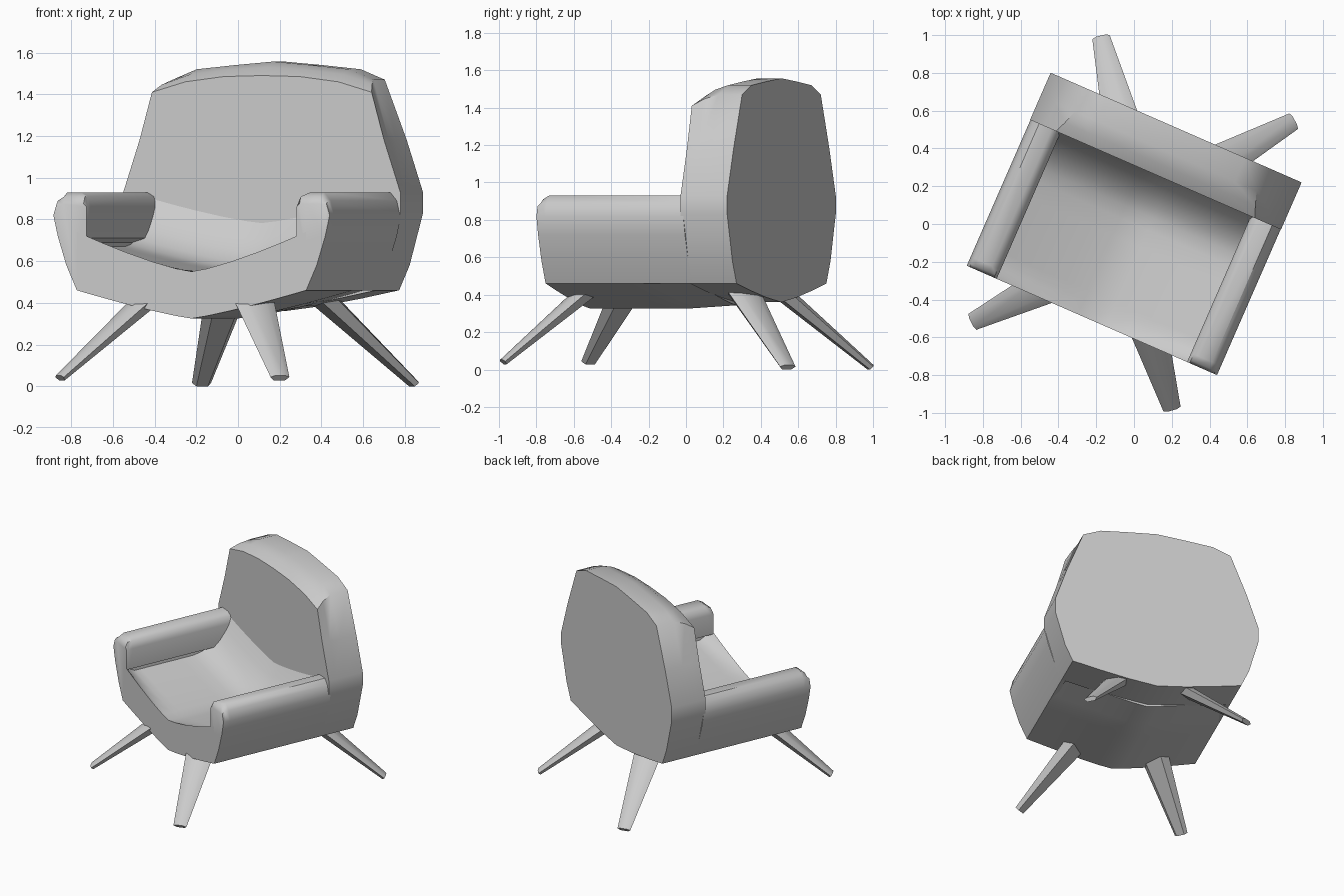
import bpy, bmesh, math
from mathutils import Vector, Matrix

if "Cube" in bpy.data.objects:
    bpy.data.objects.remove(bpy.data.objects["Cube"])

TURN = Matrix.Rotation(math.radians(-23.6), 4, 'Z')
grey = bpy.data.materials.new("light_grey")
grey.diffuse_color = (0.6, 0.6, 0.6, 1)
grey.use_nodes = True
grey.node_tree.nodes["Principled BSDF"].inputs["Base Color"].default_value = grey.diffuse_color


def finish(bm, name, angle):
    bmesh.ops.recalc_face_normals(bm, faces=bm.faces)
    bmesh.ops.transform(bm, matrix=TURN, verts=bm.verts)
    mesh = bpy.data.meshes.new(name)
    bm.to_mesh(mesh)
    bm.free()
    mesh.materials.append(grey)
    obj = bpy.data.objects.new(name, mesh)
    bpy.context.collection.objects.link(obj)
    bpy.ops.object.select_all(action='DESELECT')
    obj.select_set(True)
    bpy.context.view_layer.objects.active = obj
    bpy.ops.object.shade_smooth_by_angle(angle=math.radians(angle))
    return obj


def loft(bm, rings):
    """Skin closed rings of equal length and cap both ends."""
    rows = [[bm.verts.new(p) for p in ring] for ring in rings]
    n = len(rows[0])
    for a, b in zip(rows, rows[1:]):
        for i in range(n):
            j = (i + 1) % n
            bm.faces.new((a[i], a[j], b[j], b[i]))
    bm.faces.new(rows[0])
    bm.faces.new(rows[-1][::-1])


# Seat: scooped top that sweeps up into the backrest, curved belly below
def seat_top(x, y):
    side = abs(x) / 0.55
    lip = 0.17 * max(0.0, min(1.0, (-0.42 - y) / 0.137))
    edge = max(0.11, lip)
    sweep = max(0.0, (y + 0.02) / 0.31) ** 2.5 * 0.24
    return 0.55 + edge * side ** 1.3 + sweep


def seat_bottom(x, y):
    return 0.325 + 0.135 * (abs(x) / 0.6) ** 1.2 + 0.035 * max(0.0, y / 0.557)


xs = [-0.6, -0.55, -0.45, -0.35, -0.2, -0.08, 0, 0.08, 0.2, 0.35, 0.45, 0.55, 0.6]
ys = [-0.557, -0.53, -0.47, -0.42, -0.25, -0.1, 0, 0.07, 0.13, 0.19, 0.24, 0.295]
bm = bmesh.new()
loft(bm, [[(x, y, seat_top(x, y)) for x in xs] +
          [(x, y, seat_bottom(x, y)) for x in reversed(xs)] for y in ys])
finish(bm, "seat", 50)

# Armrests: rounded rail running down into the outer side wall
arm = [(0.55, 0.71), (0.55, 0.86), (0.565, 0.91), (0.60, 0.93), (0.673, 0.93),
       (0.706, 0.89), (0.723, 0.82), (0.70, 0.72), (0.655, 0.58), (0.60, 0.46),
       (0.57, 0.46), (0.59, 0.69)]
for side, name in ((-1, "left_arm"), (1, "right_arm")):
    bm = bmesh.new()
    rings = []
    for y, cap in ((-0.557, 0.875), (-0.54, 0.91), (-0.505, 0.93), (0.30, 0.93)):
        rings.append([(side * x, y, min(z, cap)) for x, z in arm])
    loft(bm, rings)
    finish(bm, name, 50)

# Backrest: tall tapered slab with a crowned top and a softened front edge
low = [(0.0, 0.36), (0.2, 0.385), (0.4, 0.42), (0.6, 0.46), (0.655, 0.58),
       (0.725, 0.83), (0.725, 0.93), (0.64, 1.18)]
crown_front = [(0.575, 1.41), (0.40, 1.46), (0.2, 1.485), (0.0, 1.49)]
crown_back = [(0.525, 1.47), (0.40, 1.52), (0.2, 1.54), (0.0, 1.557)]


def back_ring(y, crown):
    half = low + crown
    full = half + [(-x, z) for x, z in reversed(half[1:-1])]
    return [(x, y, z) for x, z in full]


bm = bmesh.new()
loft(bm, [back_ring(0.285, crown_front), back_ring(0.345, [
    ((a[0] + b[0]) / 2, a[1] + (b[1] - a[1]) * 0.6)
    for a, b in zip(crown_front, crown_back)]),
    back_ring(0.42, crown_back), back_ring(0.557, crown_back)])
finish(bm, "backrest", 50)


# Legs: flat tapered blades splayed out from under the seat
def leg(name, foot, top):
    foot, top = Vector(foot), Vector(top)
    d = (foot - top).normalized()
    w = d.cross(Vector((0, 0, 1))).normalized()
    n = d.cross(w)
    bm = bmesh.new()
    rings = []
    for p, half_w, half_t in ((foot, 0.047, 0.016), (top, 0.105, 0.04)):
        rings.append([p + w * (half_w * a) + n * (half_t * b)
                      for a, b in ((-1, -0.3), (-0.5, -1), (0.5, -1), (1, -0.3), (0.6, 1), (-0.6, 1))])
    loft(bm, rings)
    finish(bm, name, 40)


for s, side in ((-1, "left"), (1, "right")):
    leg("front_leg_" + side, (s * 0.575, -0.815, 0.04), (s * 0.26, -0.44, 0.44))
    leg("rear_leg_" + side, (s * 0.555, 0.835, 0.012), (s * 0.24, 0.42, 0.44))
